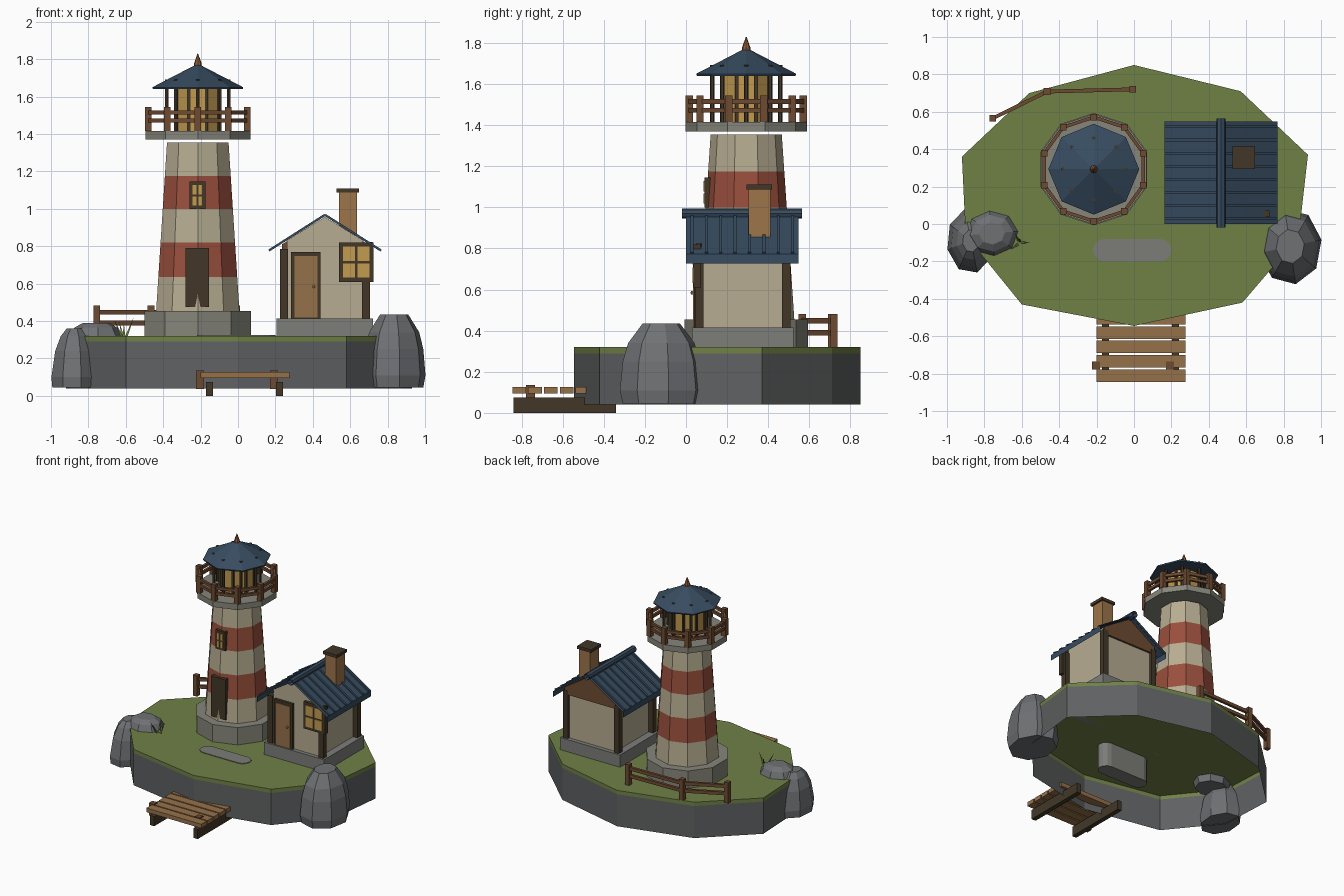
import bpy, math
from mathutils import Vector

if "Cube" in bpy.data.objects:
    bpy.data.objects.remove(bpy.data.objects["Cube"])

MATS = {}
def mat(hexcol):
    if hexcol is None:
        return None
    if hexcol not in MATS:
        m = bpy.data.materials.new("col_" + hexcol)
        m.diffuse_color = [(int(hexcol[i:i + 2], 16) / 255) ** 2.2 for i in (0, 2, 4)] + [1]
        m.use_nodes = True
        m.node_tree.nodes["Principled BSDF"].inputs["Base Color"].default_value = m.diffuse_color
        MATS[hexcol] = m
    return MATS[hexcol]

CREAM, RED, STONE, GREY = "b5ab90", "98503f", "85857a", "5f6162"
WOOD, TAN, DARK, NAVY = "6e4c35", "94714b", "443a2c", "3a4d60"
AMBER, GRASS, ROCK = "c29a52", "6f8048", "6e7073"

def mesh(name, verts, faces, col):
    me = bpy.data.meshes.new(name)
    me.from_pydata([tuple(v) for v in verts], [], faces)
    me.update()
    ob = bpy.data.objects.new(name, me)
    bpy.context.collection.objects.link(ob)
    if col:
        me.materials.append(mat(col))
    return ob

def loft(name, rings, col, bottom=True, top=True):
    n = len(rings[0])
    verts = [v for r in rings for v in r]
    faces = [(k * n + i, k * n + (i + 1) % n, (k + 1) * n + (i + 1) % n, (k + 1) * n + i)
             for k in range(len(rings) - 1) for i in range(n)]
    if bottom:
        faces.append(tuple(reversed(range(n))))
    if top:
        faces.append(tuple(range(len(verts) - n, len(verts))))
    return mesh(name, verts, faces, col)

def ring(c, rx, z, n, rot=90, ry=None):
    ry = ry or rx
    a = [math.radians(rot) + 2 * math.pi * i / n for i in range(n)]
    return [(c[0] + rx * math.cos(t), c[1] + ry * math.sin(t), z) for t in a]

def cone(name, c, prof, n, col, rot=90, **kw):
    return loft(name, [ring(c, r, z, n, rot) for z, r in prof], col, **kw)

def box(name, x0, x1, y0, y1, z0, z1, col):
    q = [(x0, y0), (x1, y0), (x1, y1), (x0, y1)]
    return loft(name, [[(x, y, z) for x, y in q] for z in (z0, z1)], col)

def post(name, x, y, w, z0, z1, col):
    return box(name, x - w / 2, x + w / 2, y - w / 2, y + w / 2, z0, z1, col)

def beam(name, a, b, w, h, col):
    a, b = Vector(a), Vector(b)
    d = (b - a).normalized()
    s = d.cross(Vector((0, 0, 1))).normalized()
    u = s.cross(d)
    offs = [s * i * w / 2 + u * j * h / 2 for i, j in ((-1, -1), (1, -1), (1, 1), (-1, 1))]
    return loft(name, [[p + o for o in offs] for p in (a, b)], col)

# island: open-bottomed stone wall under a turf cap
outline = [(0, -.545), (.58, -.42), (.88, -.07), (.93, .37), (.57, .71),
           (0, .85), (-.56, .70), (-.92, .36), (-.9, -.06), (-.6, -.43)]
lvl = lambda z: [(x, y, z) for x, y in outline]
loft("island_stone", [lvl(.04), lvl(.29)], GREY, bottom=False, top=False)
loft("island_turf", [lvl(.29), lvl(.32)], GRASS, bottom=False)

# path slab with rounded ends
path = [(cx + .06 * math.cos(t), -.14 + .06 * math.sin(t))
        for cx, s in ((.14, -90), (-.16, 90))
        for t in [math.radians(s + 30 * i) for i in range(7)]]
loft("path_slab", [[(x, y, z) for x, y in path] for z in (.13, .325)], "7b7c76")

# rocks
def rock(name, c, rx, ry, prof, rot, n=8):
    loft(name, [ring(c, rx * s, z, n, rot, ry * s) for z, s in prof], ROCK)
rock("rock_right", (.835, -.12), .17, .205, [(.045, .93), (.11, 1), (.25, .93), (.34, .8), (.435, .45)], 10)
rock("rock_left", (-.872, -.09), .13, .175, [(.045, .96), (.1, 1), (.24, .84), (.32, .6), (.36, .35)], 15)
rock("rock_small", (-.76, -.05), .14, .12, [(.27, .9), (.32, 1), (.365, .82), (.39, .5)], 5)

# grass tuft
for i, (dx, dy, h) in enumerate(((-.04, -.03, .09), (0, .02, .07), (.04, 0, .1), (-.02, .04, .08))):
    x, y = -.61 + dx / 3, -.1 + dy / 3
    mesh(f"grass_blade_{i}", ring((x, y), .008, .32, 3) + [(x + dx, y + dy, .32 + h)],
         [(0, 1, 3), (1, 2, 3), (2, 0, 3)], GRASS)

# lighthouse tower in striped bands
T = (-.215, .293)
cone("tower_base", T, [(.32, .3), (.455, .3)], 10, STONE)
rad = lambda z: .234 - .061 * (z - .455) / .9
zs = [.455, .635, .82, 1.0, 1.175, 1.355]
for i in range(5):
    cone(f"tower_band_{i}", T, [(z, rad(z)) for z in zs[i:i + 2]], 10, (CREAM, RED)[i % 2])
cone("gallery_deck", T, [(1.37, .295), (1.415, .295)], 10, STONE)

# gallery railing
rim = ring(T, .278, 0, 10)
for i, p in enumerate(rim):
    q = rim[(i + 1) % 10]
    post(f"gallery_post_{i}", p[0], p[1], .036, 1.415, 1.545, WOOD)
    for z in (1.472, 1.515):
        beam(f"gallery_rail_{i}", (p[0], p[1], z), (q[0], q[1], z), .018, .022, WOOD)

# lantern room
cone("lantern_glass", T, [(1.415, .122), (1.65, .122)], 8, AMBER, rot=22.5)
for i, p in enumerate(ring(T, .165, 0, 8)):
    cone(f"lantern_post_{i}", p, [(1.415, .011), (1.692, .011)], 6, DARK)
for i, p in enumerate(ring(T, .122, 0, 8, 22.5)):
    post(f"lantern_mullion_{i}", p[0], p[1], .016, 1.415, 1.65, DARK)
cone("lantern_roof", T, [(1.64, .24), (1.65, .243), (1.77, .012)], 8, NAVY)
cone("roof_finial", T, [(1.76, .021), (1.775, .021), (1.83, .002)], 8, "8a5a38")

# four-pane window, facing -y
def window(name, x0, x1, z0, z1, y, depth, b):
    box(name + "_frame", x0, x1, y, y + depth, z0, z1, DARK)
    xm, zm, h = (x0 + x1) / 2, (z0 + z1) / 2, b * .3
    for xa, xb in ((x0 + b, xm - h), (xm + h, x1 - b)):
        for za, zb in ((z0 + b, zm - h), (zm + h, z1 - b)):
            box(name + "_pane", xa, xb, y - .006, y + .005, za, zb, AMBER)

box("tower_door", -.28, -.155, .065, .105, .475, .79, DARK)
window("tower_window", -.26, -.175, 1.0, 1.145, .091, .045, .018)

# cottage body
H = .465
box("cottage_plinth", .205, .722, .03, .522, .32, .415, "7c7c79")
gable = [(.263, .415), (.667, .415), (.667, .832), (H, .957), (.263, .832)]
loft("cottage_walls", [[(x, y, z) for x, z in gable] for y in (.06, .49)], CREAM)
tri = [(.235, .755), (.695, .755), (.695, .81), (H, .955), (.235, .81)]
loft("cottage_back_gable", [[(x, y, z) for x, z in tri] for y in (.485, .505)], WOOD)
for x in (.245, .685):
    for y in (.065, .487):
        post("cottage_corner_post", x, y, .042, .415, .785, DARK)
box("door_frame", .283, .442, .04, .065, .415, .77, DARK)
box("door_leaf", .303, .424, .034, .05, .42, .748, TAN)
cone("door_knob", (.405, .03), [(.576, .004), (.585, .009), (.594, .004)], 6, AMBER)
window("cottage_window", .54, .725, .61, .82, .037, .035, .022)

# cottage roof sheet with ribs, eave boards and open ridge tube
prof = [(H - .302, .727), (H - .302, .772), (H, .963), (H + .302, .772), (H + .302, .727)]
mesh("cottage_roof", [(x, y, z) for y in (0, .547) for x, z in prof],
     [(i, i + 1, i + 6, i + 5) for i in range(4)], NAVY)
for s in (-1, 1):
    for i in range(8):
        y = .029 + .07 * i
        beam("roof_rib", (H + s * .3, y, .777), (H, y, .968), .014, .012, NAVY)
tube = [[(H + .025 * math.cos(k * math.pi / 4), y, .97 + .025 * math.sin(k * math.pi / 4))
         for k in range(8)] for y in (-.02, .565)]
loft("roof_ridge", tube, NAVY, bottom=False, top=False)
cone("roof_stud", (.71, .063), [(.79, .012), (.823, .012)], 6, DARK)

# chimney
box("chimney_stack", .54, .635, .303, .41, .845, 1.09, "9c744c")
box("chimney_cap", .527, .647, .295, .418, 1.087, 1.11, DARK)

# back fence
fence = [(-.755, .565), (-.465, .708), (-.007, .72)]
for x, y in fence:
    post("fence_post", x, y, .036, .32, .482, WOOD)
for a, b in zip(fence, fence[1:]):
    for z in (.39, .448):
        beam("fence_rail", (*a, z), (*b, z), .02, .025, WOOD)

# dock
for i in range(5):
    y = -.845 + .077 * i
    box(f"dock_plank_{i}", -.2, .275, y, y + .067, .095, .127, TAN)
for x in (-.153, .222):
    box("dock_beam", x - .018, x + .018, -.84, -.34, 0, .075, DARK)
for x in (-.203, .193):
    post("dock_post", x, -.757, .044, .037, .135, WOOD)
